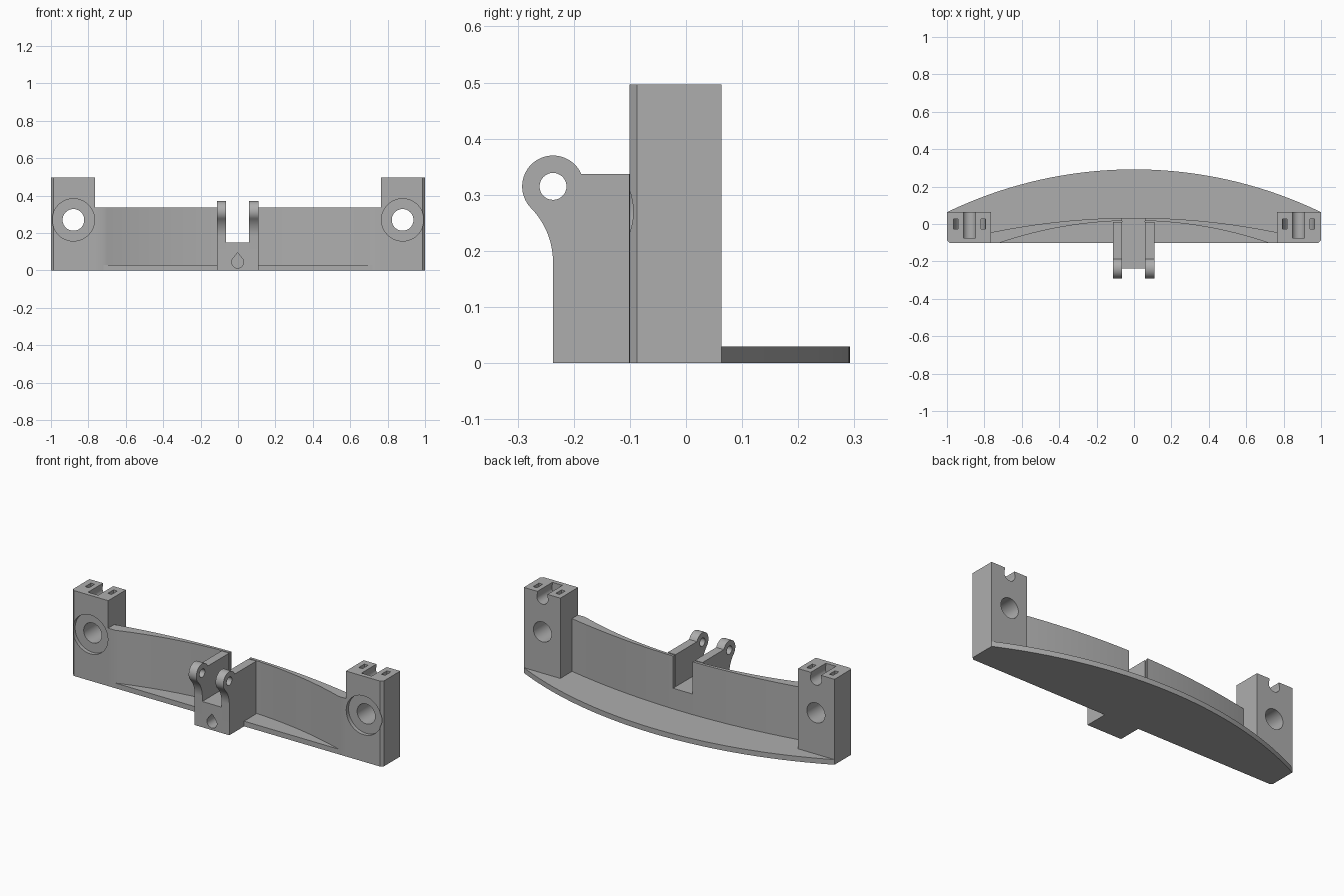
import bpy, bmesh
from math import sin, cos, radians, sqrt

if "Cube" in bpy.data.objects:
    bpy.data.objects.remove(bpy.data.objects["Cube"])

grey = bpy.data.materials.new("plain grey")
grey.use_nodes = True
COLOUR = (0.42, 0.42, 0.42, 1)
grey.diffuse_color = COLOUR
grey.node_tree.nodes["Principled BSDF"].inputs["Base Color"].default_value = COLOUR


def arc(cx, cy, r, start, end, steps=24):
    angles = [radians(start + (end - start) * i / steps) for i in range(steps + 1)]
    return [(cx + r * cos(a), cy + r * sin(a)) for a in angles]


def circle(cx, cy, r, steps=48):
    return arc(cx, cy, r, 0, 360, steps)[:-1]


def rect(a0, a1, b0, b1):
    return [(a0, b0), (a1, b0), (a1, b1), (a0, b1)]


def bow(peak, r, x0, x1, steps=32):
    """Shallow arc across x whose highest y is at x = 0."""
    xs = [x0 + (x1 - x0) * i / steps for i in range(steps + 1)]
    return [(x, peak - r + sqrt(r * r - x * x)) for x in xs]


def prism(name, outline, axis, lo, hi):
    """Extrude a closed outline along one axis."""
    place = {"x": lambda a, b, h: (h, a, b),
             "y": lambda a, b, h: (a, h, b),
             "z": lambda a, b, h: (a, b, h)}[axis]
    bm = bmesh.new()
    rings = [[bm.verts.new(place(a, b, h)) for a, b in outline] for h in (lo, hi)]
    bm.faces.new(rings[0])
    bm.faces.new(rings[1])
    n = len(outline)
    for i in range(n):
        j = (i + 1) % n
        bm.faces.new((rings[0][i], rings[0][j], rings[1][j], rings[1][i]))
    bmesh.ops.recalc_face_normals(bm, faces=bm.faces)
    mesh = bpy.data.meshes.new(name)
    bm.to_mesh(mesh)
    bm.free()
    mesh.materials.append(grey)
    obj = bpy.data.objects.new(name, mesh)
    bpy.context.collection.objects.link(obj)
    return obj


def activate(obj):
    bpy.ops.object.select_all(action="DESELECT")
    obj.select_set(True)
    bpy.context.view_layer.objects.active = obj


def cut(obj, *cutter):
    tool = prism("cutter", *cutter)
    mod = obj.modifiers.new("cut", "BOOLEAN")
    mod.operation = "DIFFERENCE"
    mod.solver = "EXACT"
    mod.object = tool
    activate(obj)
    bpy.ops.object.modifier_apply(modifier=mod.name)
    bpy.data.objects.remove(tool)


def smooth(obj):
    activate(obj)
    bpy.ops.object.shade_smooth_by_angle(angle=radians(30))


FRONT, BACK, TOP, WALL_TOP = -0.101, 0.063, 0.497, 0.337
CH = 0.014  # corner chamfer

# Base plate with a bowed rear edge
plate = bow(0.292, 2.298, -1, 1, 64)
plate += [(1, FRONT + CH), (1 - CH, FRONT), (CH - 1, FRONT), (-1, FRONT + CH)]
smooth(prism("base_plate", plate, "z", 0, 0.03))

for s, side in ((1, "left"), (-1, "right")):
    # End block with bolt hole, washer recess and cable groove
    c = s * 0.88
    outline = [(s * 0.765, FRONT), (s * (1 - CH), FRONT), (s, FRONT + CH),
               (s, BACK), (s * 0.765, BACK)]
    block = prism(side + "_end_block", outline, "z", 0, TOP)
    cut(block, circle(c, 0.27, 0.058), "y", -0.2, 0.2)
    cut(block, circle(c, 0.27, 0.113), "y", -0.2, FRONT + 0.022)
    groove = arc(c, 0.467, 0.036, 155, 385) + [(c + 0.032, 0.6), (c - 0.032, 0.6)]
    cut(block, groove, "y", -0.075, 0.2)
    # Curved tie channel passing under the groove
    channel = ([(c - 0.085, 0.6)] + arc(c, 0.475, 0.085, 180, 360)
               + [(c + 0.085, 0.6), (c + 0.061, 0.6)]
               + arc(c, 0.475, 0.061, 360, 180) + [(c - 0.061, 0.6)])
    cut(block, channel, "y", -0.026, 0.026)
    smooth(block)

    # Curved wall between the block and the bracket
    inner = 0.06 if s > 0 else 0.064
    rear = bow(0.033, 3.79, s * inner, s * 0.767)
    front = bow(0.018, 2.23, s * 0.72, s * inner)
    wall = prism(side + "_wall", rear + [(s * 0.767, FRONT)] + front, "z", 0, WALL_TOP)
    smooth(wall)

    # Bracket cheek with a rounded lug
    profile = ([(0.01, 0), (-0.237, 0)]
               + arc(-0.375, 0.18, 0.138, 0, 44.4, 14)
               + arc(-0.237, 0.315, 0.055, 224.4, 23.6, 36)[1:]
               + [(0.01, WALL_TOP)])
    outer = 0.11 if s > 0 else 0.113
    cheek = prism(side + "_bracket_cheek", profile, "x", s * inner, s * outer)
    cut(cheek, circle(-0.237, 0.315, 0.024, 32), "x", -0.2, 0.2)
    smooth(cheek)

# Bracket floor with a blind teardrop hole
floor = prism("bracket_floor", rect(-0.064, 0.06, -0.237, 0.033), "z", 0, 0.15)
drop = arc(-0.002, 0.044, 0.032, 150, 390) + [(-0.002, 0.095)]
cut(floor, drop, "y", -0.3, -0.12)
smooth(floor)
